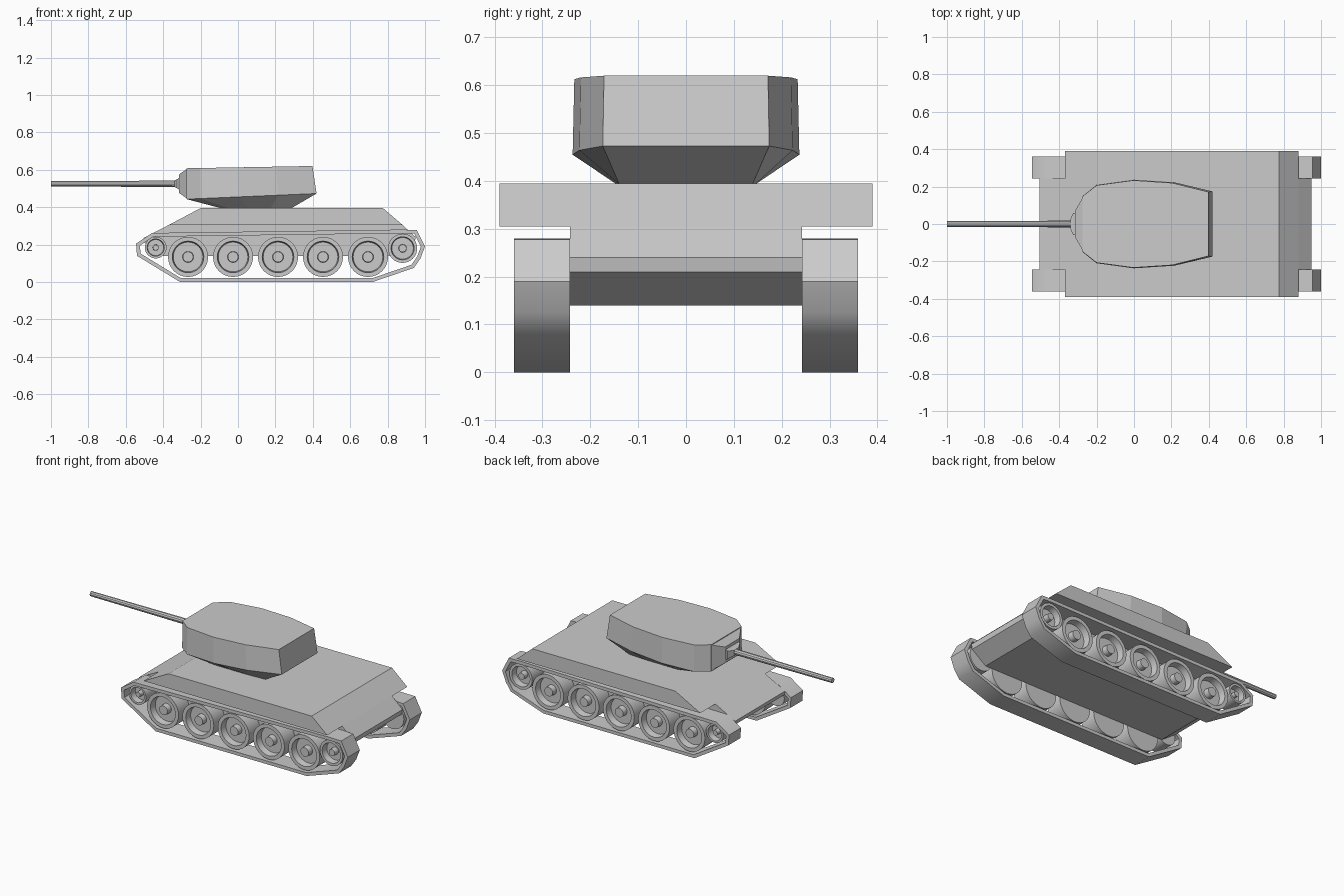
import bpy, bmesh, math
from mathutils import Matrix, Vector

cube = bpy.data.objects.get("Cube")
if cube:
    bpy.data.objects.remove(cube, do_unlink=True)

GREY = (0.6, 0.6, 0.6, 1)
paint = bpy.data.materials.new("light grey")
paint.use_nodes = True
paint.diffuse_color = GREY
paint.node_tree.nodes["Principled BSDF"].inputs["Base Color"].default_value = GREY


def finish(name, bm, smooth=None):
    bmesh.ops.recalc_face_normals(bm, faces=bm.faces)
    mesh = bpy.data.meshes.new(name)
    bm.to_mesh(mesh)
    bm.free()
    mesh.materials.append(paint)
    obj = bpy.data.objects.new(name, mesh)
    bpy.context.collection.objects.link(obj)
    if smooth:
        bpy.ops.object.select_all(action="DESELECT")
        obj.select_set(True)
        bpy.context.view_layer.objects.active = obj
        bpy.ops.object.shade_smooth_by_angle(angle=math.radians(smooth))
    return obj


def loft(name, rings, cap=True, closed=False, smooth=None):
    """Skin a series of rings that have equal point counts."""
    bm = bmesh.new()
    rows = [[bm.verts.new(p) for p in ring] for ring in rings]
    pairs = list(zip(rows, rows[1:] + rows[:1])) if closed else list(zip(rows, rows[1:]))
    for a, b in pairs:
        for i in range(len(a)):
            j = (i + 1) % len(a)
            bm.faces.new((a[i], a[j], b[j], b[i]))
    if cap and not closed:
        bm.faces.new(rows[0])
        bm.faces.new(rows[-1])
    return finish(name, bm, smooth)


def prism(name, profile, half_width):
    return loft(name, [[(x, y, z) for x, z in profile] for y in (-half_width, half_width)])


def wheel(name, x, z, r, side, segments=32):
    """Dished wheel turned around the y axis, with a raised hub."""
    inner, outer = 0.245, 0.35
    profile = [(r, inner), (r, outer), (r * 0.79, outer), (r * 0.74, outer - 0.04),
               (r * 0.28, outer - 0.04), (r * 0.26, outer - 0.005)]
    rings = []
    for radius, y in profile:
        rings.append([(x + radius * math.cos(t), side * y, z + radius * math.sin(t))
                      for t in (math.tau * i / segments for i in range(segments))])
    return loft(name, rings, smooth=35)


def offset(profile, d):
    """Move every edge of a counter-clockwise profile inward by d."""
    pts = [Vector(p) for p in profile]
    result = []
    for i, p in enumerate(pts):
        a = (p - pts[i - 1]).normalized()
        b = (pts[(i + 1) % len(pts)] - p).normalized()
        na, nb = Vector((-a.y, a.x)), Vector((-b.y, b.x))
        result.append(p + (na + nb) * d / (1 + na.dot(nb)))
    return result


# Hull: wide upper slab over a narrow lower tub
prism("upper_hull", [(-0.37, 0.305), (0.88, 0.305), (0.775, 0.395), (-0.2, 0.395)], 0.39)
prism("lower_hull", [(-0.4, 0.14), (0.85, 0.14), (0.945, 0.21), (0.95, 0.24),
                     (0.88, 0.305), (-0.37, 0.305), (-0.505, 0.235), (-0.5, 0.21)], 0.243)

# Running gear on both sides
track = [(-0.31, 0), (0.72, 0), (0.94, 0.075), (0.975, 0.125), (1.0, 0.19), (0.955, 0.278),
         (0.87, 0.28), (-0.46, 0.262), (-0.545, 0.205), (-0.54, 0.14)]
inside = offset(track, 0.02)
for label, side in (("left", 1), ("right", -1)):
    near, far = side * 0.243, side * 0.36
    loops = [(track, near), (track, far), (inside, far), (inside, near)]
    loft(label + "_track", [[(x, y, z) for x, z in line] for line, y in loops],
         closed=True, smooth=40)
    for n in range(5):
        wheel(f"{label}_road_wheel_{n + 1}", -0.267 + 0.2405 * n, 0.134, 0.107, side)
    wheel(label + "_idler_wheel", -0.44, 0.184, 0.058, side)
    wheel(label + "_drive_wheel", 0.88, 0.18, 0.078, side)

# Turret: faceted plan, rear wall leaning inward, undercut base
half = [(-0.275, 0.15), (-0.2, 0.21), (0, 0.237), (0.215, 0.223), (0.42, 0.174)]
plan = half + [(x, -y) for x, y in reversed(half)]


def along(x):
    return (x + 0.275) / 0.695


base = [(-0.085 + 0.368 * along(x), math.copysign(min(abs(y) * 0.8, 0.145), y), 0.393)
        for x, y in plan]
belt = [(x, y, 0.443 + 0.03 * along(x)) for x, y in plan]
roof = [(x - 0.022 * max(0, along(x)) ** 2, y * 0.985, 0.608 + 0.012 * along(x)) for x, y in plan]
loft("turret", [base, belt, roof])


def frustum(name, sections):
    """Rectangular sections along x: position, half width, bottom and top."""
    loft(name, [[(x, -w, lo), (x, w, lo), (x, w, hi), (x, -w, hi)] for x, w, lo, hi in sections])


frustum("turret_nose", [(-0.27, 0.15, 0.444, 0.607), (-0.315, 0.07, 0.476, 0.575)])
frustum("gun_mantlet", [(-0.31, 0.06, 0.49, 0.56), (-0.325, 0.06, 0.5, 0.55),
                        (-0.34, 0.025, 0.508, 0.542)])

# Gun barrel
bm = bmesh.new()
pose = Matrix.Translation((-0.66, 0, 0.525)) @ Matrix.Rotation(math.pi / 2, 4, "Y")
bmesh.ops.create_cone(bm, cap_ends=True, segments=10, radius1=0.015, radius2=0.018,
                      depth=0.68, matrix=pose)
finish("gun_barrel", bm)
